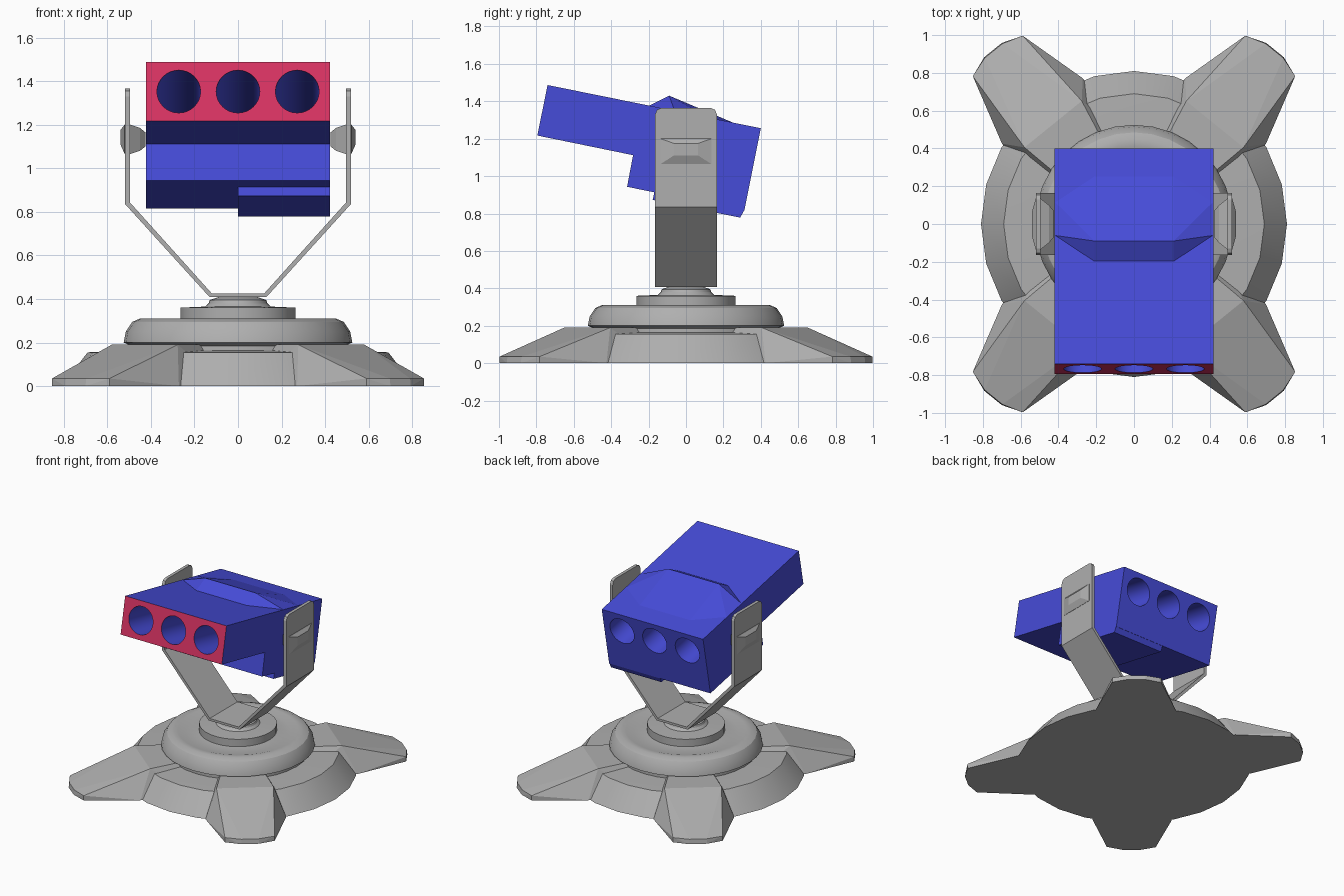
import bpy, bmesh, math
from mathutils import Vector, Matrix

if "Cube" in bpy.data.objects:
    bpy.data.objects.remove(bpy.data.objects["Cube"])


def material(name, rgb):
    m = bpy.data.materials.new(name)
    m.diffuse_color = (*rgb, 1)
    m.use_nodes = True
    m.node_tree.nodes["Principled BSDF"].inputs["Base Color"].default_value = m.diffuse_color
    return m


grey = material("metal grey", (0.43, 0.43, 0.43))
blue = material("body blue", (0.062, 0.072, 0.69))
red = material("muzzle red", (0.70, 0.034, 0.125))


def finish(bm, name, mats):
    bmesh.ops.recalc_face_normals(bm, faces=bm.faces[:])
    me = bpy.data.meshes.new(name)
    bm.to_mesh(me)
    bm.free()
    ob = bpy.data.objects.new(name, me)
    bpy.context.collection.objects.link(ob)
    for m in mats:
        me.materials.append(m)
    return ob


def prism(points, along):
    bm = bmesh.new()
    f = bm.faces.new([bm.verts.new(p) for p in points])
    ext = bmesh.ops.extrude_face_region(bm, geom=[f], use_keep_orig=True)
    verts = [g for g in ext["geom"] if isinstance(g, bmesh.types.BMVert)]
    bmesh.ops.translate(bm, verts=verts, vec=along)
    return bm


def hull(points):
    bm = bmesh.new()
    for p in points:
        bm.verts.new(p)
    res = bmesh.ops.convex_hull(bm, input=bm.verts[:])
    loose = {g for g in res["geom_interior"] if isinstance(g, bmesh.types.BMVert)}
    bmesh.ops.delete(bm, geom=list(loose), context="VERTS")
    bmesh.ops.dissolve_limit(bm, angle_limit=0.01, verts=bm.verts[:], edges=bm.edges[:])
    return bm


def lathe(name, profile, n):
    bm = bmesh.new()
    rings = []
    for r, z in profile:
        rings.append([bm.verts.new((r * math.cos(2 * math.pi * i / n),
                                    r * math.sin(2 * math.pi * i / n), z)) for i in range(n)])
    for a, b in zip(rings, rings[1:]):
        for i in range(n):
            j = (i + 1) % n
            bm.faces.new((a[i], a[j], b[j], b[i]))
    bm.faces.new(rings[0])
    bm.faces.new(rings[-1])
    ob = finish(bm, name, [grey])
    bpy.context.view_layer.objects.active = ob
    ob.select_set(True)
    bpy.ops.object.shade_smooth_by_angle(angle=math.radians(25))
    ob.select_set(False)
    return ob


# Stepped round base and turntable
lathe("base_disc", [(0.81, 0), (0.69, 0.155), (0.45, 0.165)], 24)
lathe("turntable", [(0.49, 0.14), (0.49, 0.185), (0.525, 0.20), (0.515, 0.25), (0.485, 0.295),
                    (0.45, 0.31), (0.41, 0.31), (0.36, 0.295), (0.265, 0.305), (0.265, 0.36),
                    (0.15, 0.365), (0.135, 0.38), (0.13, 0.395), (0.08, 0.412)], 32)

# Four splayed feet, mirrored into each quadrant
d = Vector((0.63, 0.777))
foot = []
for s in (-1, 1):
    for u, v, z in ((0.4, 0.26, 0), (0.77, 0.275, 0), (1.145, 0.17, 0), (1.185, 0.06, 0),
                    (1.145, 0.17, 0.035), (1.18, 0.06, 0.035),
                    (0.68, 0.195, 0.19), (0.45, 0.15, 0.19)):
        foot.append((u * d.x - s * v * d.y, u * d.y + s * v * d.x, z))
for sx in (-1, 1):
    for sy in (-1, 1):
        finish(hull([(sx * x, sy * y, z) for x, y, z in foot]), "foot", [grey])

# Bent strap yoke with clipped top corners
outer = [(0.518, 1.365), (0.518, 0.835), (0.13, 0.408)]
inner = [(0.12, 0.425), (0.495, 0.842), (0.495, 1.365)]
right = outer + inner
path = ([(-x, z) for x, z in outer] + [(x, z) for x, z in outer[::-1]]
        + [(x, z) for x, z in inner[::-1]] + [(-x, z) for x, z in inner])
bm = prism([(x, -0.165, z) for x, z in path], (0, 0.33, 0))
tops = [e for e in bm.edges if all(v.co.z > 1.36 for v in e.verts)
        and abs(e.verts[0].co.x - e.verts[1].co.x) > 0.01]
bmesh.ops.bevel(bm, geom=tops, offset=0.035, segments=2, profile=0.5, affect="EDGES")
finish(bm, "yoke", [grey])

# Pivot knobs through the yoke
for s in (-1, 1):
    pts = []
    for x, y, z0, z1 in ((0.425, 0.07, 1.10, 1.165), (0.45, 0.10, 1.08, 1.185),
                         (0.495, 0.135, 1.065, 1.20), (0.52, 0.135, 1.065, 1.20),
                         (0.54, 0.065, 1.11, 1.175)):
        pts += [(s * x, q * y, z) for q in (-1, 1) for z in (z0, z1)]
    finish(hull(pts), "pivot_knob", [grey])

# Tilted launcher body: side profile extruded across the width
W = 0.422
side = [(-0.74, 1.487), (-0.795, 1.217), (-0.283, 1.112), (-0.315, 0.943),
        (0.312, 0.815), (0.40, 1.256)]
bm = prism([(-W, y, z) for y, z in side], (2 * W, 0, 0))
for f in bm.faces:
    if f.calc_center_median().y < -0.7:
        f.material_index = 1
body = finish(bm, "launcher_body", [blue, red])

# Three barrels bored right through
top_dir = Vector((0, 1.14, -0.231)).normalized()
mid = Vector((0, -0.7675, 1.352)) + top_dir * 0.58
turn = top_dir.to_track_quat("Z", "Y").to_matrix().to_4x4()
bm = bmesh.new()
for x in (-0.272, 0, 0.272):
    bmesh.ops.create_cone(bm, cap_ends=True, segments=32, radius1=0.1, radius2=0.1, depth=1.5,
                          matrix=Matrix.Translation(mid + Vector((x, 0, 0))) @ turn)
cutter = finish(bm, "barrel_cutter", [blue])
cutter.hide_render = True
mod = body.modifiers.new("barrels", "BOOLEAN")
mod.operation = "DIFFERENCE"
mod.solver = "EXACT"
mod.object = cutter
bpy.context.view_layer.objects.active = body
body.select_set(True)
bpy.ops.object.modifier_apply(modifier=mod.name)
bpy.data.objects.remove(cutter)
bpy.ops.object.shade_smooth_by_angle(angle=math.radians(25))

# Lower plate under one half
plate = [(-0.168, 0.92), (-0.178, 0.873), (0.29, 0.778), (0.312, 0.82)]
finish(prism([(0, y, z) for y, z in plate], (W, 0, 0)), "lower_plate", [blue])


# Wedge hump on top of the body
def top_z(y):
    return 1.487 - 0.2026 * (y + 0.74)


hump = []
for s in (-1, 1):
    hump += [(s * x, y, top_z(y) - 0.002) for x, y in ((0.21, -0.2), (W, -0.06), (W, 0.12), (0.21, 0.26))]
    hump.append((s * 0.21, -0.09, 1.43))
finish(hull(hump), "top_hump", [blue])
